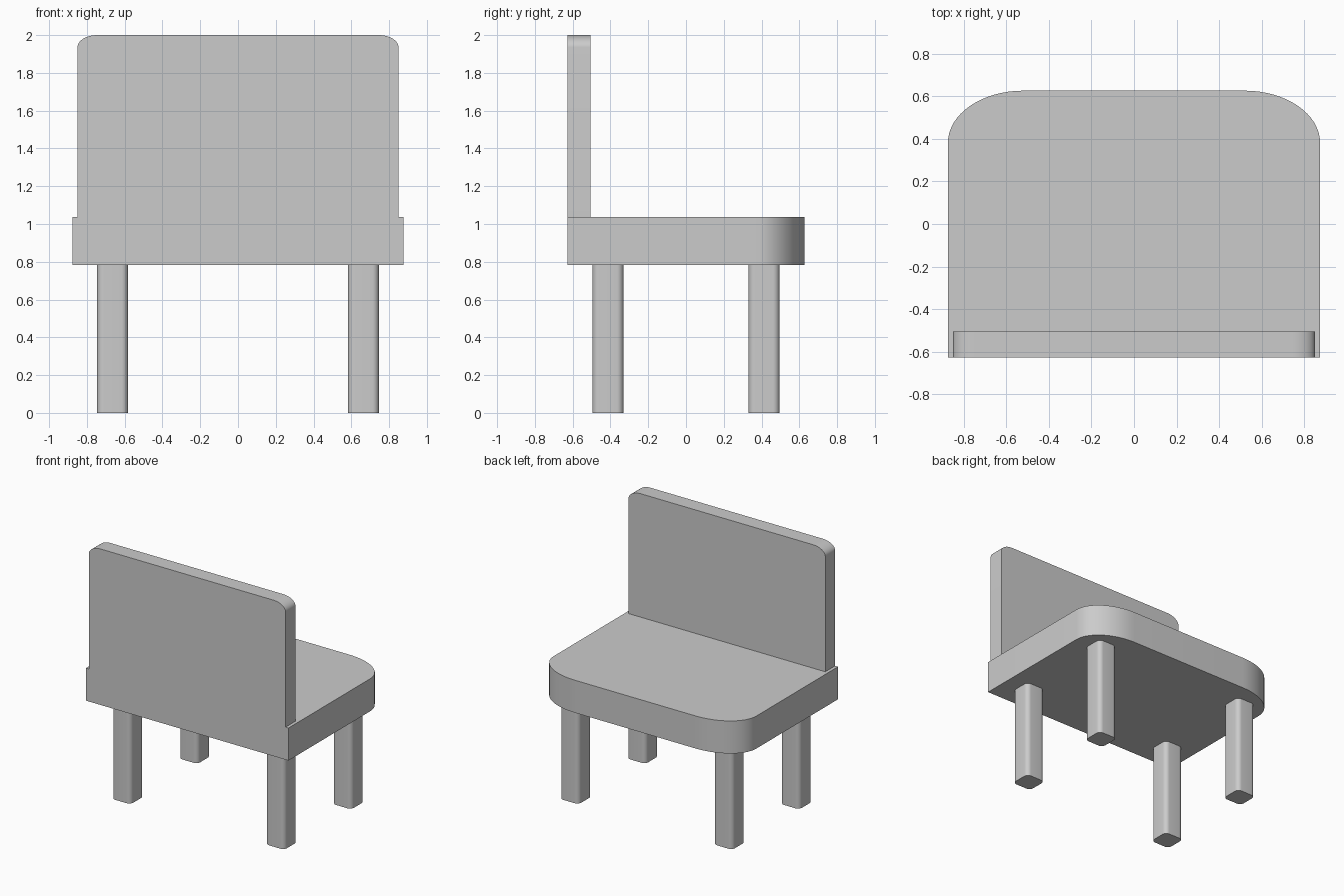
import bpy
import bmesh
from math import pi, cos, sin, radians
from mathutils import Vector

cube = bpy.data.objects.get("Cube")
if cube:
    bpy.data.objects.remove(cube, do_unlink=True)

grey = bpy.data.materials.new("plain grey")
grey.use_nodes = True
colour = (0.6, 0.6, 0.6, 1)
grey.diffuse_color = colour
grey.node_tree.nodes["Principled BSDF"].inputs["Base Color"].default_value = colour


def corner(cx, cy, rx, ry, start, steps):
    """Quarter ellipse running anticlockwise from the start angle."""
    angles = [start + pi / 2 * i / steps for i in range(steps + 1)]
    return [(cx + rx * cos(a), cy + ry * sin(a)) for a in angles]


def rounded_outline(x0, x1, y0, y1, rx, ry, steps, all_corners=False):
    """Rectangle with its upper corners, or all four, rounded."""
    points = corner(x1 - rx, y1 - ry, rx, ry, 0, steps)
    points += corner(x0 + rx, y1 - ry, rx, ry, pi / 2, steps)
    if all_corners:
        points += corner(x0 + rx, y0 + ry, rx, ry, pi, steps)
        points += corner(x1 - rx, y0 + ry, rx, ry, 3 * pi / 2, steps)
    else:
        points += [(x0, y0), (x1, y0)]
    return points


def extrude_part(name, points, depth):
    """Solid part from a closed outline of 3D points and a depth vector."""
    bm = bmesh.new()
    face = bm.faces.new([bm.verts.new(p) for p in points])
    result = bmesh.ops.extrude_face_region(bm, geom=[face], use_keep_orig=True)
    moved = [g for g in result["geom"] if isinstance(g, bmesh.types.BMVert)]
    bmesh.ops.translate(bm, verts=moved, vec=Vector(depth))
    bmesh.ops.recalc_face_normals(bm, faces=bm.faces)
    mesh = bpy.data.meshes.new(name)
    bm.to_mesh(mesh)
    bm.free()
    mesh.materials.append(grey)
    part = bpy.data.objects.new(name, mesh)
    bpy.context.collection.objects.link(part)
    bpy.ops.object.select_all(action="DESELECT")
    part.select_set(True)
    bpy.context.view_layer.objects.active = part
    bpy.ops.object.shade_smooth_by_angle(angle=radians(30))
    return part


# Seat slab with two broad rounded corners
seat_bottom, seat_top = 0.782, 1.036
outline = rounded_outline(-0.875, 0.875, -0.627, 0.627, 0.355, 0.245, 16)
extrude_part("seat", [(x, y, seat_bottom) for x, y in outline],
             (0, 0, seat_top - seat_bottom))

# Upright backrest with rounded top corners
outline = rounded_outline(-0.85, 0.85, seat_top, 2, 0.105, 0.065, 12)
extrude_part("backrest", [(x, -0.627, z) for x, z in outline], (0, 0.122, 0))

# Four square legs with softened vertical edges
half = 0.082
outline = rounded_outline(-half, half, -half, half, 0.035, 0.035, 8, True)
for side, sx in (("left", 1), ("right", -1)):
    for end, sy in (("front", -1), ("back", 1)):
        extrude_part(f"{end}_{side}_leg",
                     [(sx * 0.664 + x, sy * 0.413 + y, 0) for x, y in outline],
                     (0, 0, seat_bottom))
